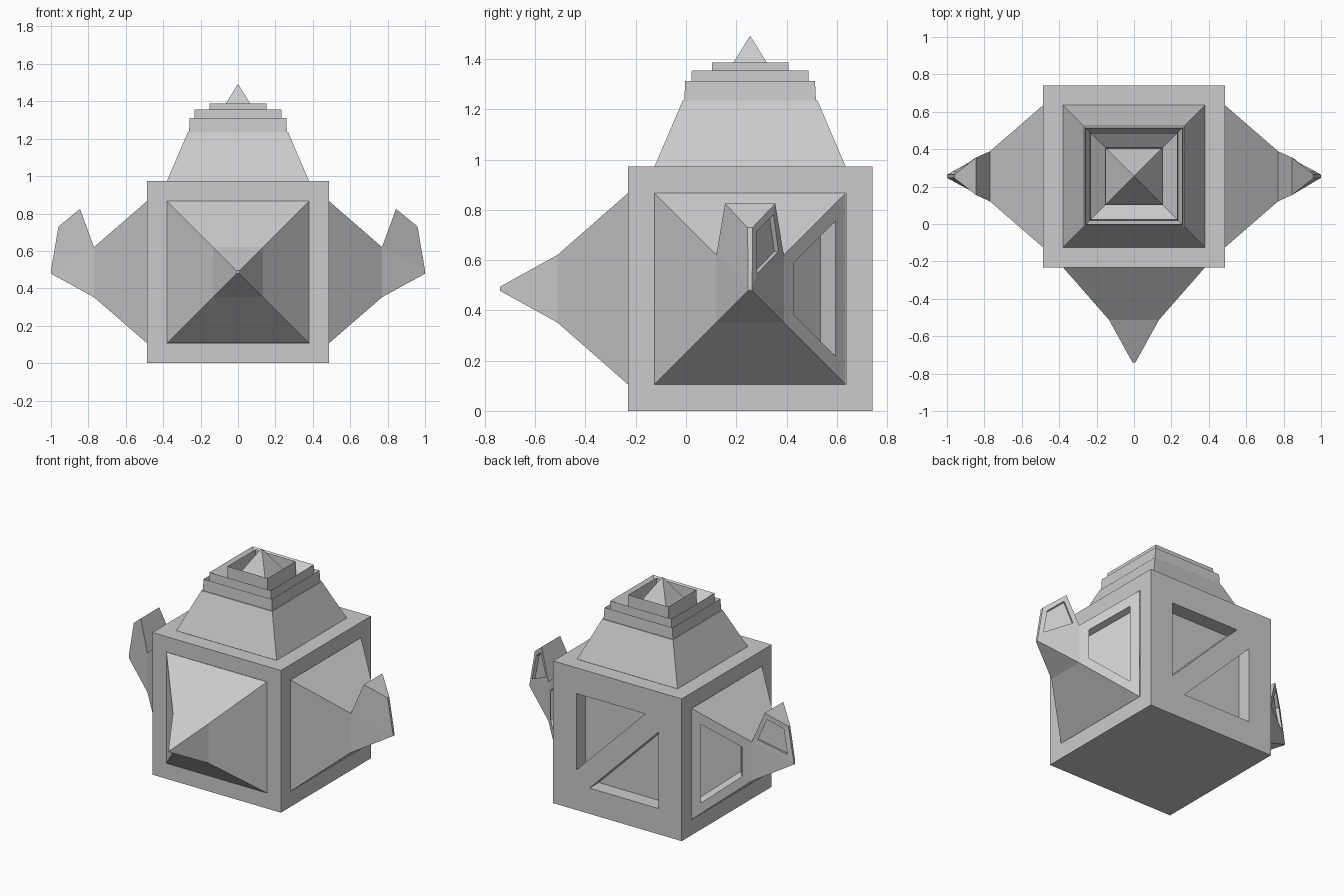
import bpy, bmesh, math
from mathutils import Matrix, Vector

if "Cube" in bpy.data.objects:
    bpy.data.objects.remove(bpy.data.objects["Cube"])

HALF = 0.4865
CENTRE = Vector((0, 0.255, HALF))


def finish(bm, name):
    mesh = bpy.data.meshes.new(name)
    bm.to_mesh(mesh)
    bm.free()
    obj = bpy.data.objects.new(name, mesh)
    bpy.context.collection.objects.link(obj)
    return obj


def square_loft(profile, angle=0, axis='X'):
    """Square sections (distance from centre, half width), aimed by a rotation."""
    bm = bmesh.new()
    rings = [[bm.verts.new((sx * h, sy * h, d))
              for sx, sy in ((-1, -1), (1, -1), (1, 1), (-1, 1))] for d, h in profile]
    for a, b in zip(rings, rings[1:]):
        for i in range(4):
            j = (i + 1) % 4
            bm.faces.new((a[i], a[j], b[j], b[i]))
    bm.faces.new(rings[-1])
    bm.transform(Matrix.Translation(CENTRE) @ Matrix.Rotation(math.radians(angle), 4, axis))
    bm.normal_update()
    return bm


def recess(bm, faces, margin, depth):
    """Inset each face and push it inwards with straight walls."""
    bmesh.ops.inset_individual(bm, faces=faces, thickness=margin, use_even_offset=True)
    for f in bmesh.ops.extrude_discrete_faces(bm, faces=faces)['faces']:
        f.normal_update()
        bmesh.ops.translate(bm, verts=f.verts[:], vec=f.normal * -depth)


# Cube body: framed openings on four sides, two triangular recesses on the back
bm = bmesh.new()
bmesh.ops.create_cube(bm, size=2 * HALF, matrix=Matrix.Translation(CENTRE))
bm.normal_update()
framed = [f for f in bm.faces if f.normal.z > -0.5]
back = next(f for f in framed if f.normal.y > 0.5)
bmesh.ops.inset_individual(bm, faces=framed, thickness=0.106, use_even_offset=True)
bmesh.ops.delete(bm, geom=[f for f in framed if f is not back], context='FACES_ONLY')
diagonal = [v for v in back.verts if v.co.x * (v.co.z - HALF) < 0]
other, _ = bmesh.utils.face_split(back, diagonal[0], diagonal[1])
bm.normal_update()
recess(bm, [back, other], 0.07, 0.10)
finish(bm, "body")

# Pointed snout on the front
finish(square_loft([(HALF, 0.38), (0.767, 0.134), (0.995, 0.008)], 90, 'X'), "snout")

# Tapered head with stepped rims sloping inwards around a central spike
head = [(0.973, 0.38), (1.235, 0.268), (1.235, 0.262), (1.312, 0.258),
        (1.26, 0.235), (1.355, 0.232), (1.29, 0.153), (1.387, 0.152),
        (1.25, 0.15), (1.49, 0.002)]
finish(square_loft([(z - HALF, h) for z, h in head]), "head")

# Arms with raised hands, recessed panels on their rear faces
for side, name in ((1, "right_arm"), (-1, "left_arm")):
    bm = square_loft([(HALF, 0.38), (0.77, 0.134), (1.0, 0.008)], 90 * side, 'Y')
    top = next(f for f in bm.faces
               if f.normal.z > 0.5 and abs(f.calc_center_median().x) > 0.8)
    raised = bmesh.ops.extrude_discrete_faces(bm, faces=[top])['faces'][0]
    for v in raised.verts:
        s = 1 if v.co.y > CENTRE.y else -1
        if abs(v.co.x) < 0.9:
            v.co = (side * 0.845, CENTRE.y + s * 0.10, 0.825)
        else:
            v.co = (side * 0.96, CENTRE.y + s * 0.01, 0.73)
    bmesh.ops.recalc_face_normals(bm, faces=bm.faces[:])
    bm.normal_update()
    rear = [f for f in bm.faces if f.normal.y > 0.5]
    arm_face = min(rear, key=lambda f: abs(f.calc_center_median().x))
    hand_face = max(rear, key=lambda f: f.calc_center_median().z)
    recess(bm, [arm_face], 0.06, 0.08)
    recess(bm, [hand_face], 0.03, 0.02)
    finish(bm, name)
